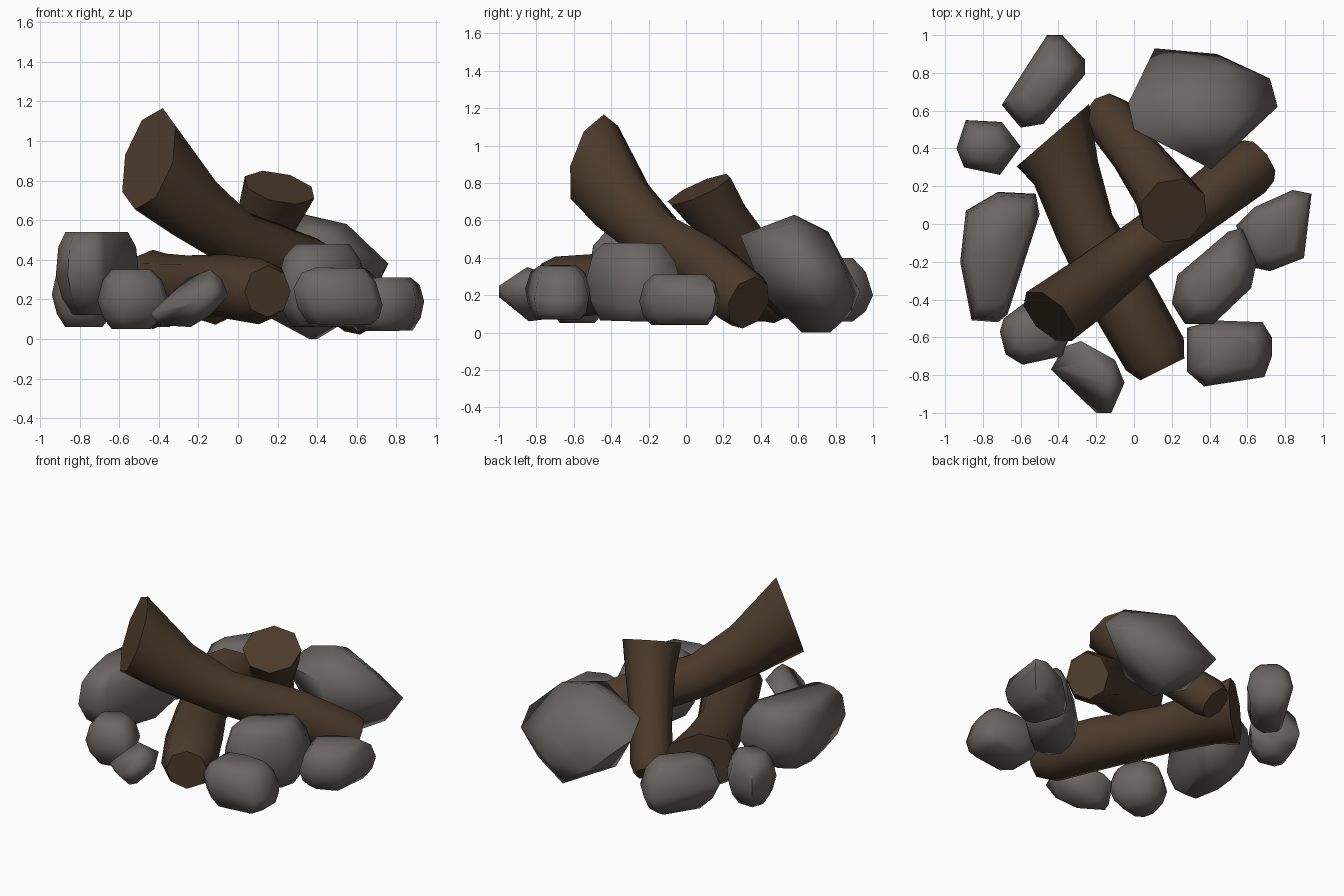
import bpy, bmesh, math
from mathutils import Vector


def material(name, rgb):
    m = bpy.data.materials.new(name)
    m.diffuse_color = (*rgb, 1)
    return m


stone = material("grey stone", (0.148, 0.132, 0.125))
wood = material("dark brown wood", (0.07, 0.042, 0.024))


def finish(name, bm, mat, angle):
    bmesh.ops.recalc_face_normals(bm, faces=bm.faces)
    me = bpy.data.meshes.new(name)
    bm.to_mesh(me)
    bm.free()
    ob = bpy.data.objects.new(name, me)
    bpy.context.collection.objects.link(ob)
    me.materials.append(mat)
    bpy.ops.object.select_all(action='DESELECT')
    ob.select_set(True)
    bpy.context.view_layer.objects.active = ob
    bpy.ops.object.shade_smooth_by_angle(angle=math.radians(angle))


def log(name, path, radii, flats, cuts=(None, None), sides=8):
    """Bent log of elliptical rings; an end can be sawn along a plane with the given normal."""
    bm = bmesh.new()
    pts = [Vector(p) for p in path]
    rings = []
    for i, (c, r, flat) in enumerate(zip(pts, radii, flats)):
        t = (pts[min(i + 1, len(pts) - 1)] - pts[max(i - 1, 0)]).normalized()
        side = t.cross(Vector((0, 0, 1))).normalized()
        up = side.cross(t)
        cut = cuts[0] if i == 0 else cuts[1] if i == len(pts) - 1 else None
        ring = []
        for k in range(sides):
            a = 2 * math.pi * k / sides
            d = side * math.cos(a) * r + up * math.sin(a) * r * flat
            if cut:
                n = Vector(cut).normalized()
                d -= t * (d.dot(n) / t.dot(n))
            ring.append(bm.verts.new(c + d))
        rings.append(ring)
    for a, b in zip(rings, rings[1:]):
        for k in range(sides):
            j = (k + 1) % sides
            bm.faces.new((a[k], a[j], b[j], b[k]))
    bm.faces.new(rings[0])
    bm.faces.new(rings[-1])
    finish(name, bm, wood, 62)


def hull(name, points):
    """Convex boulder around the given points."""
    bm = bmesh.new()
    for p in points:
        bm.verts.new(p)
    bmesh.ops.convex_hull(bm, input=bm.verts)
    bmesh.ops.delete(bm, geom=[v for v in bm.verts if not v.link_faces], context='VERTS')
    bmesh.ops.dissolve_limit(bm, angle_limit=0.05, verts=bm.verts, edges=bm.edges)
    finish(name, bm, stone, 65)


def rock(name, outline, z0, z1, tilt=(0, 0), top=0.55, bottom=0.55):
    """Boulder from its plan outline, height range and slope."""
    cx = sum(p[0] for p in outline) / len(outline)
    cy = sum(p[1] for p in outline) / len(outline)
    pts = []
    for f, s, slope in ((0, bottom, 0.2), (0.2, (1 + bottom) / 2 + 0.06, 0.7), (0.48, 1, 1),
                        (0.82, (1 + top) / 2 + 0.06, 0.7), (1, top, 0.2)):
        for x, y in outline:
            dx, dy = (x - cx) * s, (y - cy) * s
            z = z0 + f * (z1 - z0) + slope * (dx * tilt[0] + dy * tilt[1])
            pts.append((cx + dx, cy + dy, min(max(z, z0), z1)))
    hull(name, pts)


# Three stacked logs
log("low_log",
    [(0.15, -0.77, 0.24), (0.11, -0.69, 0.24), (-0.06, -0.39, 0.265), (-0.26, -0.02, 0.27),
     (-0.36, 0.27, 0.26), (-0.43, 0.47, 0.25)],
    [0.13, 0.175, 0.18, 0.16, 0.18, 0.235], [1, 0.95, 0.9, 0.95, 0.95, 0.85],
    (None, (-0.31, 0.36, 0)))
log("tall_log",
    [(-0.45, -0.49, 0.91), (-0.24, -0.34, 0.68), (0.0, -0.15, 0.5), (0.35, 0.1, 0.36),
     (0.6, 0.29, 0.19), (0.66, 0.335, 0.16)],
    [0.175, 0.165, 0.145, 0.145, 0.155, 0.135], [1.42, 1.15, 1.05, 1.1, 1.1, 1.1],
    ((-0.7, -0.7, 0.33), None))
log("back_log",
    [(0.21, 0.07, 0.765), (0.14, 0.19, 0.6), (0.0, 0.38, 0.38), (-0.13, 0.56, 0.2), (-0.16, 0.6, 0.15)],
    [0.185, 0.155, 0.13, 0.135, 0.11], [1, 1, 1, 1, 1], ((0.2, -0.4, 0.9), None))

# Large leaning boulder: rim, top and underside points
hull("large_back_rock", [
    (0.41, 0.29, 0.52), (0.76, 0.62, 0.38), (0.72, 0.77, 0.3), (0.44, 0.9, 0.2), (0.11, 0.93, 0.22),
    (-0.03, 0.64, 0.36), (0.0, 0.5, 0.45),
    (0.33, 0.58, 0.63), (0.55, 0.56, 0.58), (0.3, 0.76, 0.54), (0.5, 0.83, 0.38), (0.15, 0.58, 0.58),
    (0.36, 0.62, 0), (0.4, 0.77, 0), (0.3, 0.88, 0.1), (0.6, 0.75, 0.12), (0.42, 0.42, 0.2),
    (0.1, 0.62, 0.14)])

# Ring of smaller stones
rock("back_left_rock",
     [(-0.46, 1.0), (-0.38, 1.0), (-0.26, 0.87), (-0.26, 0.79), (-0.48, 0.53), (-0.6, 0.51), (-0.7, 0.63)],
     0.06, 0.4, (0, -0.1))
rock("left_small_rock",
     [(-0.89, 0.55), (-0.7, 0.54), (-0.6, 0.41), (-0.71, 0.26), (-0.9, 0.3), (-0.94, 0.4)],
     0.06, 0.4)
rock("left_rock",
     [(-0.89, 0.07), (-0.72, 0.17), (-0.52, 0.16), (-0.5, 0.05), (-0.67, -0.48), (-0.72, -0.52),
      (-0.86, -0.51), (-0.92, -0.2)], 0.12, 0.54, (0, 0), 0.75, 0.55)
rock("front_left_rock",
     [(-0.69, -0.5), (-0.57, -0.41), (-0.43, -0.45), (-0.35, -0.62), (-0.38, -0.7), (-0.59, -0.745),
      (-0.68, -0.69), (-0.71, -0.57)], 0.05, 0.35)
hull("front_rock", [
    (-0.44, -0.77, 0.13), (-0.37, -0.65, 0.2), (-0.28, -0.62, 0.22), (-0.1, -0.72, 0.28),
    (-0.05, -0.84, 0.22), (-0.12, -1, 0.25), (-0.2, -1, 0.19), (-0.27, -0.93, 0.16),
    (-0.14, -0.85, 0.35), (-0.08, -0.86, 0.3), (-0.25, -0.73, 0.31), (-0.39, -0.76, 0.18),
    (-0.4, -0.76, 0.07), (-0.24, -0.84, 0.06), (-0.3, -0.7, 0.08), (-0.14, -0.9, 0.12)])
rock("front_right_rock",
     [(0.28, -0.55), (0.42, -0.51), (0.68, -0.52), (0.73, -0.6), (0.73, -0.7), (0.69, -0.81),
      (0.55, -0.81), (0.37, -0.86), (0.28, -0.78)], 0.07, 0.36, (-0.18, 0), 0.55, 0.7)
rock("right_inner_rock",
     [(0.23, -0.27), (0.5, -0.04), (0.58, -0.02), (0.65, -0.2), (0.62, -0.34), (0.42, -0.53),
      (0.27, -0.53), (0.2, -0.42)], 0.06, 0.48, (0, -0.15), 0.6, 0.7)
rock("right_outer_rock",
     [(0.54, -0.01), (0.64, 0.09), (0.84, 0.18), (0.94, 0.16), (0.9, -0.18), (0.72, -0.25), (0.63, -0.23)],
     0.04, 0.31, (0.1, 0), 0.65, 0.7)
